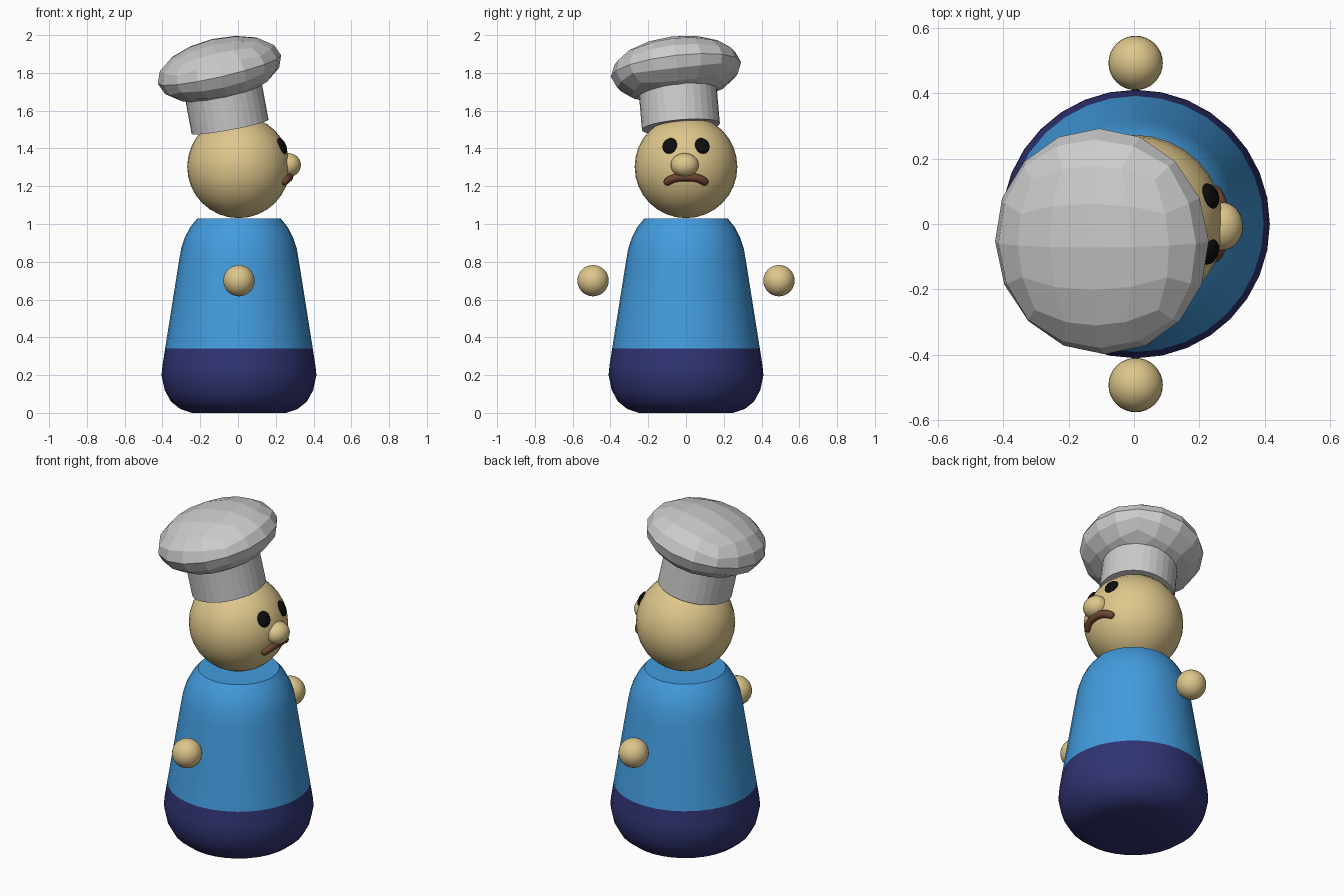
import bpy, bmesh, math
from mathutils import Vector, Matrix, Euler

if "Cube" in bpy.data.objects:
    bpy.data.objects.remove(bpy.data.objects["Cube"])


def material(name, rgb):
    m = bpy.data.materials.new(name)
    m.diffuse_color = (*rgb, 1)
    m.use_nodes = True
    m.node_tree.nodes["Principled BSDF"].inputs["Base Color"].default_value = m.diffuse_color
    return m


SKIN = material("skin", (0.73, 0.57, 0.26))
BLUE = material("shirt_blue", (0.055, 0.33, 0.73))
NAVY = material("trouser_navy", (0.03, 0.034, 0.17))
BLACK = material("black", (0.004, 0.004, 0.004))
BROWN = material("brown", (0.16, 0.06, 0.03))


def finish(name, bm, mats=(), smooth=True):
    bmesh.ops.recalc_face_normals(bm, faces=bm.faces[:])
    for f in bm.faces:
        f.smooth = smooth
    me = bpy.data.meshes.new(name)
    bm.to_mesh(me)
    bm.free()
    ob = bpy.data.objects.new(name, me)
    bpy.context.collection.objects.link(ob)
    for m in mats:
        me.materials.append(m)
    if smooth:
        bpy.ops.object.select_all(action='DESELECT')
        ob.select_set(True)
        bpy.context.view_layer.objects.active = ob
        bpy.ops.object.shade_smooth_by_angle(angle=math.radians(35))
    return ob


def ball(name, center, size, mat, normal=None, segs=32):
    """Ellipsoid; its local x axis points along normal."""
    bm = bmesh.new()
    bmesh.ops.create_uvsphere(bm, u_segments=segs, v_segments=segs // 2, radius=1)
    rot = Matrix()
    if normal:
        rot = Vector(normal).to_track_quat('X', 'Z').to_matrix().to_4x4()
    bm.transform(Matrix.Translation(center) @ rot @ Matrix.Diagonal((*size, 1)))
    return finish(name, bm, [mat])


# Body: lathed bell shape, navy below and blue above
profile = [(0.25, 0), (0.31, 0.02), (0.36, 0.06), (0.393, 0.12), (0.41, 0.20),
           (0.405, 0.25), (0.391, 0.34), (0.318, 0.80), (0.306, 0.87),
           (0.286, 0.93), (0.257, 0.985), (0.222, 1.028)]
N = 32
bm = bmesh.new()
rings = []
for r, z in profile:
    rings.append([bm.verts.new((r * math.cos(2 * math.pi * i / N) + 0.005,
                                r * math.sin(2 * math.pi * i / N), z)) for i in range(N)])
for a, b in zip(rings, rings[1:]):
    for i in range(N):
        j = (i + 1) % N
        bm.faces.new((a[i], a[j], b[j], b[i]))
bm.faces.new(rings[0])
bm.faces.new(rings[-1])
for f in bm.faces:
    f.material_index = 1 if f.calc_center_median().z < 0.34 else 0
finish("body", bm, [BLUE, NAVY])

# Head and nose
HEAD, R = Vector((0.003, 0, 1.303)), 0.272
ball("head", HEAD, (R, R, R), SKIN)
ball("nose", (0.268, -0.007, 1.312), (0.065, 0.074, 0.063), SKIN)

# Eyes and hands, mirrored in y
for side, s in (("left", 1), ("right", -1)):
    n = Vector((0.233, s * 0.087, 0.112)).normalized()
    ball(side + "_eye", HEAD + n * (R - 0.004), (0.02, 0.040, 0.045), BLACK, n, 24)
    ball(side + "_hand", (0.005, s * 0.492, 0.70), (0.083,) * 3, SKIN)

# Mouth: drooping tube that follows the head surface
cu = bpy.data.curves.new("mouth", 'CURVE')
cu.dimensions = '3D'
cu.bevel_depth = 0.022
cu.bevel_resolution = 3
cu.use_fill_caps = True
sp = cu.splines.new('POLY')
K = 18
sp.points.add(K)
for i in range(K + 1):
    t = 2 * i / K - 1
    y = 0.110 * math.sin(t * math.pi / 2)
    z = 1.248 - 0.034 * (abs(y) / 0.110) ** 3
    x = HEAD.x + math.sqrt(R * R - y * y - (z - HEAD.z) ** 2) + 0.002
    sp.points[i].co = (x, y, z, 1)
    sp.points[i].radius = max(0.3, 1 - abs(t) ** 8)
mouth = bpy.data.objects.new("mouth", cu)
bpy.context.collection.objects.link(mouth)
cu.materials.append(BROWN)

# Hat band: tilted cylinder
rot = Euler((math.radians(4.8), math.radians(-10.5), 0)).to_matrix().to_4x4()
base = Matrix.Translation((-0.042, -0.027, 1.515)) @ rot
bm = bmesh.new()
bmesh.ops.create_cone(bm, cap_ends=True, segments=32, radius1=0.207, radius2=0.207, depth=0.27,
                      matrix=base @ Matrix.Translation((0, 0, 0.135)))
finish("hat_band", bm, smooth=False)

# Hat puff: flat-shaded rounded cube, squashed and tilted
bm = bmesh.new()
bmesh.ops.create_cube(bm, size=2)
bmesh.ops.subdivide_edges(bm, edges=bm.edges[:], cuts=3, use_grid_fill=True)
for v in bm.verts:
    v.co = Vector([math.tan(c * math.pi / 4) for c in v.co]).normalized()
rot = Euler((math.radians(6.5), math.radians(-13), 0)).to_matrix().to_4x4()
bm.transform(Matrix.Translation((-0.098, -0.053, 1.818)) @ rot
             @ Matrix.Diagonal((0.335, 0.347, 0.164, 1)))
finish("hat_puff", bm, smooth=False)
